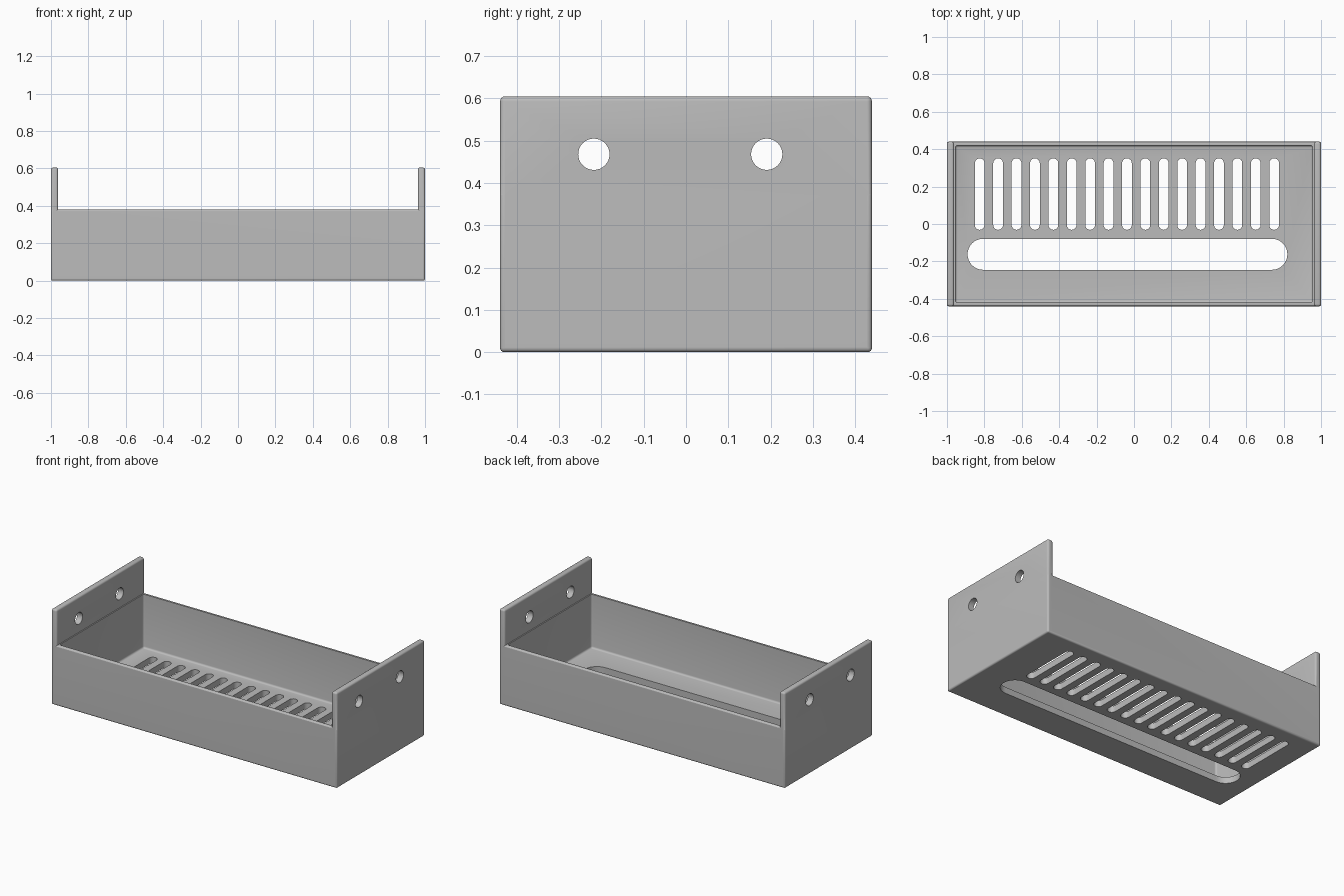
import bpy, bmesh
from math import pi, sin, cos, radians
from mathutils import Vector, Matrix

cube = bpy.data.objects.get("Cube")
if cube:
    bpy.data.objects.remove(cube, do_unlink=True)

grey = bpy.data.materials.new("plain grey")
grey.use_nodes = True
colour = (0.5, 0.5, 0.5, 1)
grey.diffuse_color = colour
grey.node_tree.nodes["Principled BSDF"].inputs["Base Color"].default_value = colour


def finish(bm, name):
    bmesh.ops.recalc_face_normals(bm, faces=bm.faces)
    mesh = bpy.data.meshes.new(name)
    bm.to_mesh(mesh)
    bm.free()
    mesh.materials.append(grey)
    obj = bpy.data.objects.new(name, mesh)
    bpy.context.collection.objects.link(obj)
    return obj


def box(name, low, high, radius):
    """Rounded box between two corners."""
    low, high = Vector(low), Vector(high)
    bm = bmesh.new()
    bmesh.ops.create_cube(bm, size=1)
    bmesh.ops.scale(bm, vec=high - low, verts=bm.verts)
    bmesh.ops.translate(bm, vec=(low + high) / 2, verts=bm.verts)
    bmesh.ops.bevel(bm, geom=bm.edges[:], offset=radius, segments=4,
                    profile=0.5, affect='EDGES')
    return finish(bm, name)


def slot(name, centre, half_straight, radius, depth, turn):
    """Round-ended prism, long along x and deep along z before turning."""
    bm = bmesh.new()
    steps = 16
    ring = []
    for side in (1, -1):
        for i in range(steps + 1):
            a = -pi / 2 + pi * i / steps
            ring.append(bm.verts.new((side * (half_straight + radius * cos(a)),
                                      side * radius * sin(a), -depth / 2)))
    face = bm.faces.new(ring)
    out = bmesh.ops.extrude_face_region(bm, geom=[face])
    top = [v for v in out["geom"] if isinstance(v, bmesh.types.BMVert)]
    bmesh.ops.translate(bm, vec=(0, 0, depth), verts=top)
    bmesh.ops.transform(bm, matrix=Matrix.Translation(centre) @ turn, verts=bm.verts)
    return finish(bm, name)


def combine(target, other, operation):
    mod = target.modifiers.new(operation, 'BOOLEAN')
    mod.operation = operation
    mod.solver = 'EXACT'
    mod.object = other
    bpy.context.view_layer.objects.active = target
    bpy.ops.object.modifier_apply(modifier=mod.name)
    bpy.data.objects.remove(other, do_unlink=True)


# Tray body with two tall end panels
W, D, H, RIM = 1.0, 0.44, 0.605, 0.38
tray = box("vented_tray", (-W, -D, 0), (W, D, RIM), 0.01)
for side in (-1, 1):
    x1, x2 = sorted((side * W, side * 0.962))
    combine(tray, box("end_panel", (x1, -D, 0), (x2, D, H), 0.012), 'UNION')

# Hollow with a rounded floor edge
combine(tray, box("cavity", (-0.955, -0.42, 0.04), (0.955, 0.42, H + 0.2), 0.012),
        'DIFFERENCE')

# Row of vents and one long slot through the floor
along_y = Matrix.Rotation(pi / 2, 4, 'Z')
for i in range(17):
    combine(tray, slot("vent", (-0.825 + 0.0984 * i, 0.16, 0), 0.165, 0.026, 0.3, along_y),
            'DIFFERENCE')
combine(tray, slot("long_slot", (-0.035, -0.162, 0), 0.772, 0.083, 0.3, Matrix()),
        'DIFFERENCE')

# Mounting holes through both end panels
across_x = Matrix.Rotation(pi / 2, 4, 'Y')
for y in (-0.218, 0.191):
    combine(tray, slot("mounting_hole", (0, y, 0.468), 0.0001, 0.037, 2.5, across_x),
            'DIFFERENCE')

# Smooth rounded edges
bpy.ops.object.select_all(action='DESELECT')
tray.select_set(True)
bpy.context.view_layer.objects.active = tray
bpy.ops.object.shade_smooth_by_angle(angle=radians(35))
